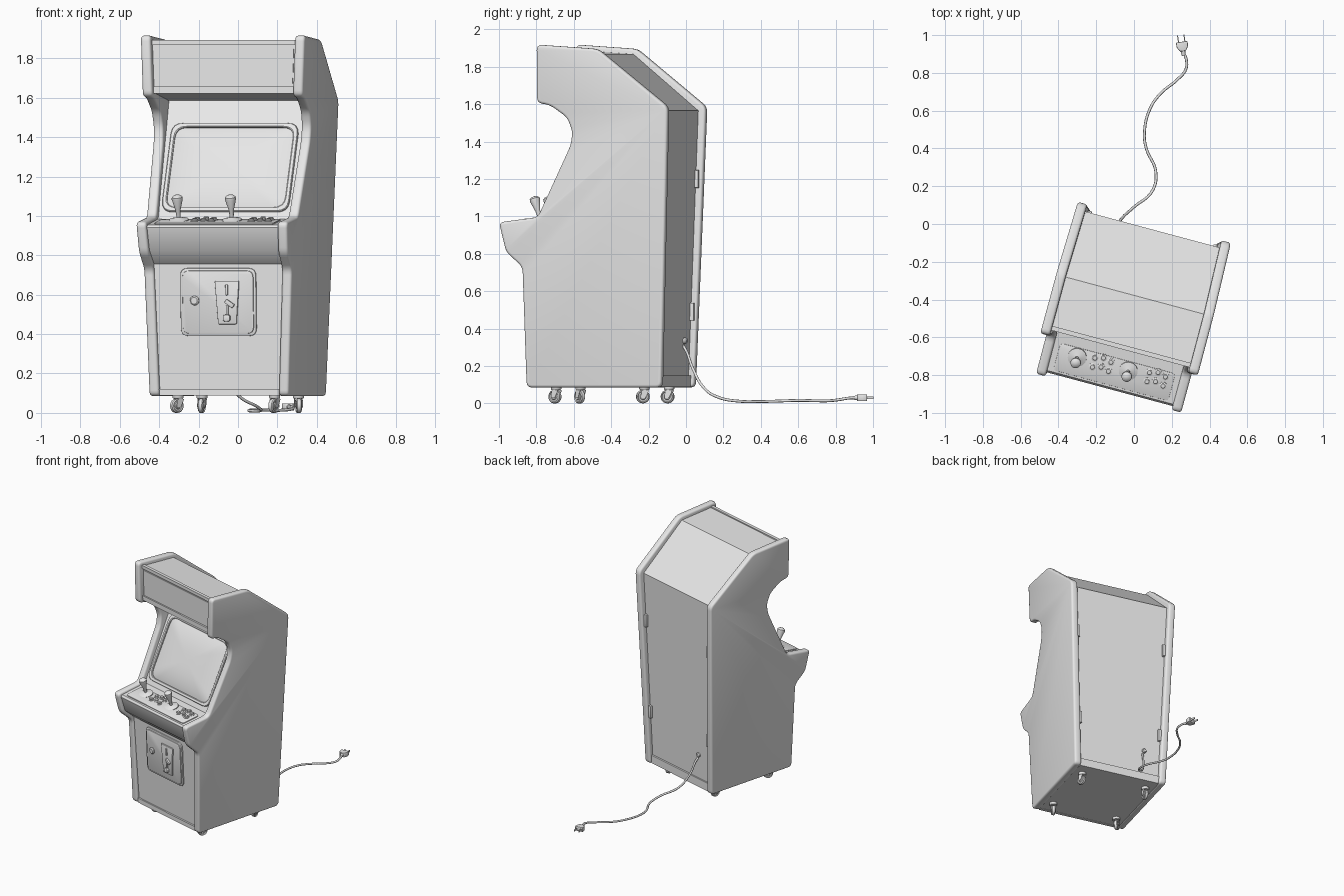
import bpy, bmesh, math
from mathutils import Matrix, Vector

cube = bpy.data.objects.get("Cube")
if cube:
    bpy.data.objects.remove(cube)

grey = bpy.data.materials.new("plain_grey")
grey.use_nodes = True
grey.diffuse_color = (0.8, 0.8, 0.8, 1)
grey.node_tree.nodes["Principled BSDF"].inputs["Base Color"].default_value = (0.8, 0.8, 0.8, 1)

# The cabinet stands turned about z and slightly off centre
BASE = Matrix.Rotation(math.radians(-15), 4, 'Z') @ Matrix.Translation((0.102, 0, 0))
THICK = 0.052
made = []


def half_width(z):
    return 0.363 + 0.036 * z


def finish(name, bm, matrix=Matrix(), base=BASE):
    bm.transform(base @ matrix)
    bmesh.ops.recalc_face_normals(bm, faces=bm.faces)
    mesh = bpy.data.meshes.new(name)
    bm.to_mesh(mesh)
    bm.free()
    mesh.materials.append(grey)
    obj = bpy.data.objects.new(name, mesh)
    bpy.context.collection.objects.link(obj)
    made.append(obj)


def rounded(points, r, steps=4):
    pts, out = [Vector(p) for p in points], []
    for i, p in enumerate(pts):
        a, b = pts[i - 1] - p, pts[(i + 1) % len(pts)] - p
        a = p + a.normalized() * min(r, a.length * 0.45)
        b = p + b.normalized() * min(r, b.length * 0.45)
        for k in range(steps + 1):
            t = k / steps
            out.append(a * (1 - t) ** 2 + p * 2 * t * (1 - t) + b * t * t)
    return out


def rect(w, h, r):
    w, h = w / 2, h / 2
    return rounded([(-w, -h), (w, -h), (w, h), (-w, h)], r)


def slab_mesh(outline, depth, bevel=0.0, segments=2):
    bm = bmesh.new()
    face = bm.faces.new([bm.verts.new((p[0], p[1], 0)) for p in outline])
    new = bmesh.ops.extrude_face_region(bm, geom=[face], use_keep_orig=True)["geom"]
    bmesh.ops.translate(bm, vec=(0, 0, depth), verts=[g for g in new if isinstance(g, bmesh.types.BMVert)])
    if bevel:
        rim = [e for e in bm.edges if abs(e.verts[0].co.z - e.verts[1].co.z) < 1e-6]
        bmesh.ops.bevel(bm, geom=rim, offset=bevel, segments=segments, profile=0.5,
                        affect='EDGES', clamp_overlap=False)
    return bm


def slab(name, outline, depth, matrix, bevel=0.0, base=BASE):
    finish(name, slab_mesh(outline, depth, bevel), matrix, base)


def loft(name, rings, matrix, cap):
    bm = bmesh.new()
    loops = [[bm.verts.new((p[0] * s, p[1] * s, h)) for p in line] for line, s, h in rings]
    for a, b in zip(loops, loops[1:]):
        for i in range(len(a)):
            j = (i + 1) % len(a)
            bm.faces.new((a[i], a[j], b[j], b[i]))
    if cap:
        bm.faces.new(loops[-1])
    finish(name, bm, matrix)


def lathe(name, profile, matrix, base=BASE, steps=24):
    bm = bmesh.new()
    verts = [bm.verts.new((r, 0, z)) for r, z in profile]
    edges = [bm.edges.new(pair) for pair in zip(verts, verts[1:])]
    bmesh.ops.spin(bm, geom=verts + edges, cent=(0, 0, 0), axis=(0, 0, 1),
                   angle=math.tau, steps=steps)
    bmesh.ops.remove_doubles(bm, verts=bm.verts, dist=1e-5)
    finish(name, bm, matrix, base)


def crosspiece(name, profile, margin=0.0):
    # Prism between the tapered side panels
    bm = bmesh.new()
    ends = [[bm.verts.new((s * (half_width(z) - THICK - margin), y, z)) for y, z in profile]
            for s in (-1, 1)]
    for end in ends:
        bm.faces.new(end)
    for i in range(len(profile)):
        j = (i + 1) % len(profile)
        bm.faces.new((ends[0][i], ends[0][j], ends[1][j], ends[1][i]))
    finish(name, bm)


def on_face(x, y, z, ny, nz):
    n = Vector((0, ny, nz)).normalized()
    side = Vector((1, 0, 0))
    up = n.cross(side)
    m = Matrix((side, up, n)).transposed().to_4x4()
    return Matrix.Translation((x, y, z)) @ m


# Side panels with rounded edging
outline = [(-0.687, 1.918), (-0.688, 1.607), (-0.616, 1.595), (-0.523, 1.53), (-0.493, 1.455),
           (-0.504, 1.38), (-0.69, 0.995), (-0.905, 0.968), (-0.867, 0.81), (-0.777, 0.73),
           (-0.76, 0.085), (-0.012, 0.085), (0.037, 1.585), (-0.35, 1.895)]
to_side = Matrix(((0, 0, 1, 0), (1, 0, 0, 0), (0, 1, 0, 0), (0, 0, 0, 1)))
for side, label in ((1, "left"), (-1, "right")):
    bm = slab_mesh(rounded(outline, 0.03), THICK, 0.014, 3)
    bm.transform(to_side)
    for v in bm.verts:
        v.co.x = side * (v.co.x + half_width(v.co.z) - THICK)
    finish(label + "_side_panel", bm)

# Body between the panels and its trim bars
crosspiece("cabinet_body", [
    (-0.645, 1.885), (-0.645, 1.625), (-0.36, 1.585), (-0.655, 0.985), (-0.70, 0.978),
    (-0.868, 0.955), (-0.878, 0.94), (-0.845, 0.825), (-0.765, 0.755), (-0.735, 0.09),
    (-0.045, 0.09), (-0.003, 1.565), (-0.365, 1.867)], -0.005)
for name, y, z0, z1 in (("marquee_top_trim", -0.645, 1.868, 1.893),
                        ("marquee_bottom_trim", -0.645, 1.622, 1.658),
                        ("front_kick_trim", -0.737, 0.088, 0.122),
                        ("back_kick_trim", -0.043, 0.088, 0.15)):
    d = 0.012 if y < -0.1 else -0.012
    crosspiece(name, [(y - d, z0), (y - d, z1), (y + d, z1), (y + d, z0)])
crosspiece("marquee_sign", [(-0.651, 1.672), (-0.651, 1.856), (-0.64, 1.856), (-0.64, 1.672)], 0.012)

# Monitor bezel and bulging screen
tilt = on_face(0, -0.528, 1.243, -0.897, 0.441)
outer, inner = rect(0.668, 0.5, 0.06), rect(0.622, 0.454, 0.06)
loft("screen_bezel", [(outer, 1, -0.002), (outer, 1, 0.009), (outer, 0.99, 0.013),
                      (inner, 1.015, 0.013), (inner, 1, 0.009), (inner, 1, 0)], tilt, False)
domes = [1, 0.97, 0.9, 0.8, 0.65, 0.5, 0.35, 0.2, 0.08]
loft("screen", [(inner, s, 0.002 + 0.03 * (1 - s ** 3)) for s in domes], tilt, True)

# Control deck, joysticks and buttons


def on_deck(x, dy=0.0):
    return on_face(x, -0.783 + dy, 0.967 + 0.137 * dy, -0.136, 0.99)


slab("control_plate", rect(0.63, 0.15, 0.02), 0.007, on_deck(0), 0.002)
stick = [(0, 0), (0.05, 0), (0.05, 0.012), (0.027, 0.018), (0.01, 0.024), (0.013, 0.06),
         (0.028, 0.118), (0.027, 0.13), (0.016, 0.139), (0, 0.142)]
button = [(0, 0), (0.02, 0), (0.02, 0.01), (0.014, 0.012), (0.014, 0.018), (0.011, 0.021), (0, 0.021)]
for n, (x, cluster) in enumerate(((-0.21, -0.075), (0.07, 0.224))):
    lathe(f"joystick_{n + 1}", stick, on_deck(x, 0.025) @ Matrix.Rotation(0.13, 4, 'X'))
    for row in (-1, 1):
        for col in (-1, 0, 1):
            lathe(f"button_{n + 1}", button,
                  on_deck(cluster + col * 0.044, 0.022 + row * 0.025 + (0.012 if col == 0 else 0)),
                  steps=16)

# Coin door with lock and coin slot


def on_front(x, z, out=0.0):
    return on_face(x, -0.757 - 0.045 * (z - 0.57) - out, z, -1, -0.045)


slab("coin_door_frame", rect(0.398, 0.345, 0.04), 0.012, on_front(0, 0.563), 0.004)
slab("coin_door", rect(0.372, 0.32, 0.035), 0.018, on_front(0, 0.563), 0.004)
lathe("door_lock", [(0, 0), (0.024, 0), (0.024, 0.01), (0.017, 0.016), (0, 0.016)],
      on_front(-0.122, 0.57, 0.016))
slab("coin_plate", rounded([(-0.048, -0.11), (0.048, -0.11), (0.064, 0.11), (-0.064, 0.11)], 0.006),
     0.012, on_front(0.05, 0.56, 0.016), 0.003)
slab("coin_slot", rect(0.012, 0.055, 0.004), 0.01, on_front(0.05, 0.625, 0.027), 0.002)
slab("coin_lever", rect(0.05, 0.022, 0.006), 0.014,
     on_front(0.065, 0.555, 0.027) @ Matrix.Rotation(-0.6, 4, 'Z'), 0.002)
slab("coin_chute", rect(0.012, 0.06, 0.004), 0.01, on_front(0.052, 0.515, 0.027), 0.002)
slab("coin_cup", rect(0.036, 0.034, 0.012), 0.018, on_front(0.05, 0.482, 0.027), 0.003)

# Hinges on the back edges
for side in (-1, 1):
    for z in (0.49, 1.2):
        x = side * (half_width(z) - THICK - 0.01)
        y = -0.056 + 0.0285 * z
        slab("back_hinge", rect(0.022, 0.095, 0.004), 0.028, on_face(x, y, z, 1, 0), 0.003)

# Swivel casters
wheel = [(0, -0.013), (0.014, -0.013), (0.018, -0.009), (0.026, -0.009), (0.03, -0.014), (0.036, -0.009),
         (0.036, 0.009), (0.03, 0.014), (0.026, 0.009), (0.018, 0.009), (0.014, 0.013), (0, 0.013)]
fork = rounded([(-0.014, -0.008), (0.012, -0.008), (0.032, 0.036), (-0.008, 0.036)], 0.008)
for n, (x, y) in enumerate(((-0.255, -0.63), (0.255, -0.63), (-0.255, -0.143), (0.255, -0.143))):
    spot = Matrix.Translation((x, y, 0.036)) @ Matrix.Rotation(0.9 + 0.35 * n, 4, 'Z')
    upright = spot @ Matrix.Rotation(math.pi / 2, 4, 'X')
    lathe("caster_wheel", wheel, upright)
    for d in (-0.02, 0.016):
        slab("caster_fork", fork, 0.004, upright @ Matrix.Translation((0, 0, d)))
    lathe("caster_swivel", [(0, 0.036), (0.024, 0.036), (0.028, 0.042), (0.028, 0.056), (0, 0.056)],
          spot @ Matrix.Translation((0.008, 0, 0)))

# Power cable, its wall bushing and plug
path = [(-0.118, -0.05, 0.335), (-0.09, -0.01, 0.3), (-0.06, 0.035, 0.19), (0, 0.09, 0.09),
        (0.1, 0.18, 0.03), (0.115, 0.28, 0.012), (0.065, 0.4, 0.01), (0.055, 0.48, 0.012),
        (0.085, 0.61, 0.016), (0.14, 0.69, 0.014), (0.23, 0.765, 0.014), (0.275, 0.82, 0.02),
        (0.277, 0.87, 0.028), (0.262, 0.91, 0.03)]
curve = bpy.data.curves.new("power_cable", 'CURVE')
curve.dimensions = '3D'
curve.bevel_depth = 0.0075
curve.bevel_resolution = 2
curve.resolution_u = 6
spline = curve.splines.new('BEZIER')
spline.bezier_points.add(len(path) - 1)
for bp, co in zip(spline.bezier_points, path):
    bp.co = co
    bp.handle_left_type = bp.handle_right_type = 'AUTO'
curve.materials.append(grey)
bpy.context.collection.objects.link(bpy.data.objects.new("power_cable", curve))
lathe("cable_bushing", [(0, 0), (0.017, 0), (0.017, 0.012), (0.011, 0.02), (0, 0.02)],
      on_face(-0.2, -0.04, 0.335, 1, 0), steps=16)
plug = Matrix.Translation((0.258, 0.925, 0.03)) @ Matrix.Rotation(0.14, 4, 'Z')
along = plug @ Matrix.Rotation(-math.pi / 2, 4, 'X')
flat = Matrix()
slab("plug_body", rounded([(-0.017, -0.01), (0.017, -0.01), (0.031, 0.015), (0.031, 0.04), (-0.031, 0.04),
                           (-0.031, 0.015)], 0.006), 0.036,
     plug @ Matrix.Translation((0, 0, -0.018)), 0.005, flat)
lathe("plug_neck", [(0, -0.035), (0.009, -0.035), (0.014, 0), (0, 0)], along, flat, 16)
for x in (-0.017, 0.017):
    slab("plug_prong", rect(0.005, 0.04, 0.001), 0.014,
         plug @ Matrix.Translation((x, 0.056, -0.007)), 0, flat)

# Smooth shading with sharp edges kept
bpy.ops.object.select_all(action='DESELECT')
for obj in made:
    obj.select_set(True)
bpy.context.view_layer.objects.active = made[0]
bpy.ops.object.shade_smooth_by_angle(angle=math.radians(35))
